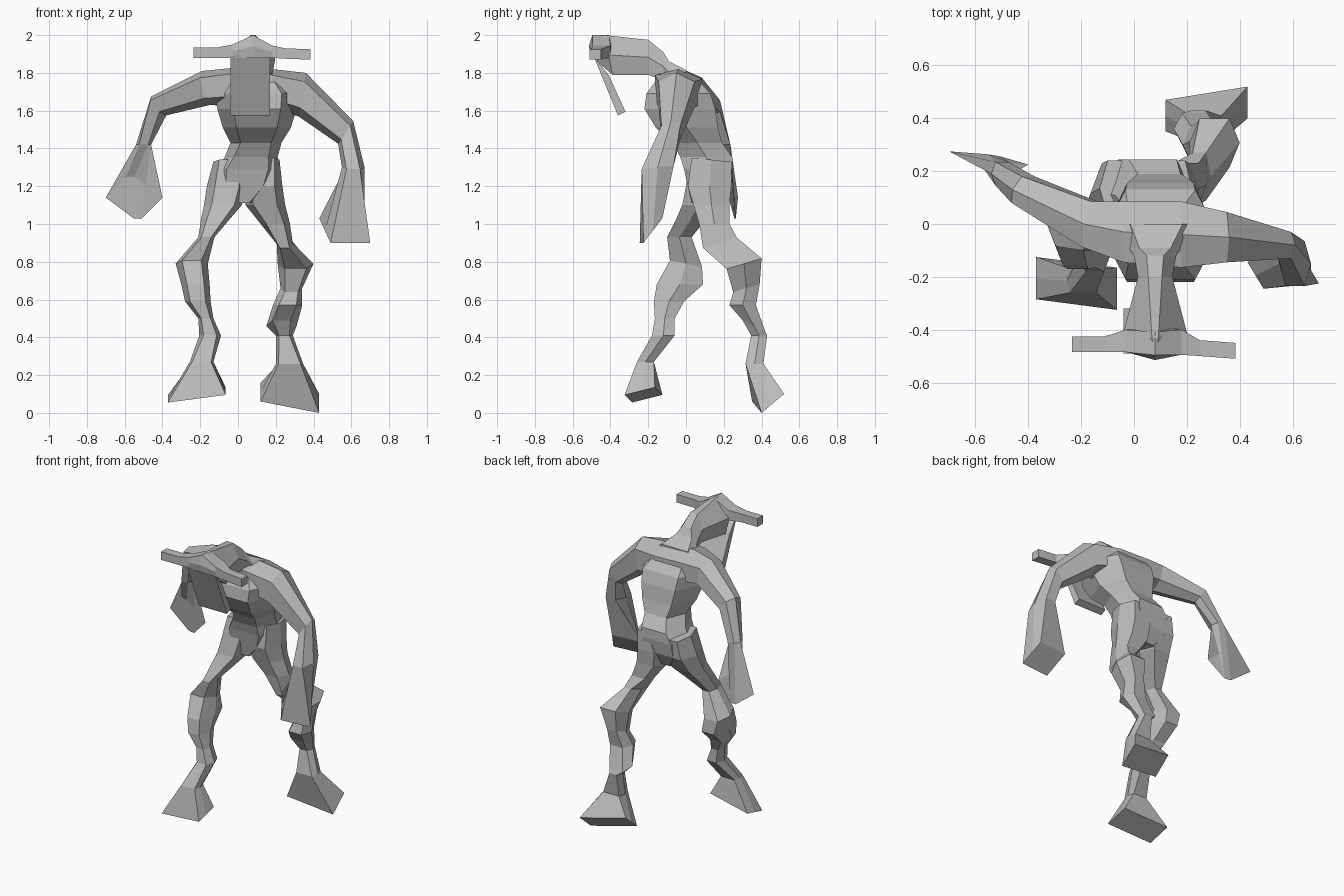
import bpy
import bmesh
from mathutils import Vector

default_cube = bpy.data.objects.get("Cube")
if default_cube:
    bpy.data.objects.remove(default_cube, do_unlink=True)

# One plain stone colour for the whole figure
stone = bpy.data.materials.new("stone_grey")
stone.use_nodes = True
stone.diffuse_color = (0.5, 0.5, 0.5, 1)
stone.node_tree.nodes["Principled BSDF"].inputs["Base Color"].default_value = stone.diffuse_color


def section(at, u, v, corner=0.6, top=None):
    """Six-sided section spanned by half axes u and v; corner=1 is a rectangle."""
    at, u, v = Vector(at), Vector(u), Vector(v)
    top = corner if top is None else top
    outline = [(-corner, -1), (corner, -1), (1, 0), (top, 1), (-top, 1), (-1, 0)]
    return [at + u * a + v * b for a, b in outline]


def level(z, x, y, tilt_y=0, corner=0.6):
    """Roughly horizontal section given by its x and y extents, optionally tilted."""
    half_x, half_y = (x[1] - x[0]) / 2, (y[1] - y[0]) / 2
    centre = (sum(x) / 2, sum(y) / 2, z)
    return section(centre, (half_x, 0, 0), (0, half_y, half_y * tilt_y), corner)


def slice_y(y, x, z, lean=0, corner=0.8, top=0.4):
    """Roughly upright section given by its x and z extents, top leaning along y."""
    half_x, half_z = (x[1] - x[0]) / 2, (z[1] - z[0]) / 2
    centre = (sum(x) / 2, y, sum(z) / 2)
    return section(centre, (half_x, 0, 0), (0, half_z * lean, half_z), corner, top)


def slice_x(x, y, z, corner=1):
    """Upright section across the x axis given by its y and z extents."""
    half_y, half_z = (y[1] - y[0]) / 2, (z[1] - z[0]) / 2
    centre = (x, sum(y) / 2, sum(z) / 2)
    return section(centre, (0, half_y, 0), (0, 0, half_z), corner)


def loft(name, *rings):
    """Skin a chain of sections into a closed flat-shaded mesh."""
    bm = bmesh.new()
    loops = [[bm.verts.new(point) for point in ring] for ring in rings]
    for lower, upper in zip(loops, loops[1:]):
        for i in range(len(lower)):
            j = (i + 1) % len(lower)
            bm.faces.new((lower[i], lower[j], upper[j], upper[i]))
    bm.faces.new(loops[0])
    bm.faces.new(loops[-1])
    bmesh.ops.recalc_face_normals(bm, faces=bm.faces)
    mesh = bpy.data.meshes.new(name)
    bm.to_mesh(mesh)
    bm.free()
    mesh.materials.append(stone)
    part = bpy.data.objects.new(name, mesh)
    bpy.context.collection.objects.link(part)
    return part


# Torso: crotch, pelvis, pinched waist, rib cage tucked under the shoulders
loft("torso",
     level(z=1.11, x=(-.03, .08), y=(.03, .18)),
     level(z=1.2, x=(-.13, .2), y=(.01, .23)),
     level(z=1.29, x=(-.12, .22), y=(-.01, .245), corner=.65),
     level(z=1.355, x=(-.07, .21), y=(-.03, .245), corner=.65),
     level(z=1.43, x=(-.04, .23), y=(-.07, .19)),
     level(z=1.51, x=(-.08, .28), y=(-.16, .17)),
     level(z=1.61, x=(-.11, .31), y=(-.22, .155)),
     level(z=1.69, x=(-.12, .32), y=(-.21, .13)),
     level(z=1.77, x=(-.09, .25), y=(-.15, .06)))

# Arms and shoulders as one span: right hand, elbow, shoulder yoke, elbow, left hand
loft("arms_and_shoulders",
     section(at=(-.55, .25, 1.14), u=(-.15, .025, 0), v=(.02, .01, -.11), corner=.15),
     section(at=(-.5, .19, 1.42), u=(-.04, 0, 0), v=(0, .045, 0)),
     section(at=(-.42, .13, 1.625), u=(-.04, 0, .05), v=(.02, .05, 0)),
     section(at=(-.17, .0, 1.72), u=(-.02, 0, .09), v=(.02, .085, 0)),
     section(at=(-.04, -.03, 1.725), u=(0, 0, .1), v=(0, .115, -.01)),
     section(at=(.18, -.04, 1.715), u=(0, 0, .105), v=(0, .125, -.01)),
     section(at=(.34, -.05, 1.685), u=(.02, 0, .115), v=(0, .095, 0)),
     section(at=(.57, -.08, 1.485), u=(.04, 0, .06), v=(0, .05, 0)),
     section(at=(.61, -.15, 1.3), u=(.06, 0, 0), v=(0, .085, .01)),
     section(at=(.565, -.185, .965), u=(.105, .01, 0), v=(-.03, .05, .065), corner=1))

# Neck stretching forward into a wedge-shaped head with a central ridge
loft("neck_and_head",
     slice_y(y=.0, x=(-.08, .25), z=(1.7, 1.815), top=.6),
     slice_y(y=-.09, x=(-.02, .18), z=(1.74, 1.86), top=.6),
     slice_y(y=-.12, x=(.0, .16), z=(1.76, 1.91)),
     slice_y(y=-.2, x=(.015, .145), z=(1.79, 1.975)),
     slice_y(y=-.41, x=(-.04, .2), z=(1.79, 2.0), lean=-.2, corner=.85, top=.1),
     slice_y(y=-.47, x=(.0, .16), z=(1.86, 1.99), corner=.6, top=.1))

# Flat plate hanging from the front of the face
loft("face_plate",
     section(at=(.065, -.45, 1.84), u=(.105, 0, 0), v=(0, .04, -.05), corner=1),
     section(at=(.065, -.34, 1.585), u=(.105, 0, 0), v=(0, .02, .01), corner=1))

# Brow rising to a central peak, running out into a straight horn on each side
loft("brow_and_horns",
     slice_x(x=-.235, y=(-.485, -.425), z=(1.88, 1.935)),
     slice_x(x=-.11, y=(-.485, -.425), z=(1.88, 1.935)),
     slice_x(x=-.03, y=(-.485, -.4), z=(1.88, 1.95)),
     slice_x(x=.08, y=(-.515, -.39), z=(1.88, 2.0), corner=.7),
     slice_x(x=.18, y=(-.495, -.4), z=(1.88, 1.945)),
     slice_x(x=.25, y=(-.5, -.44), z=(1.875, 1.93)),
     slice_x(x=.385, y=(-.51, -.45), z=(1.87, 1.925)))

# Legs: hip, thigh, bulging knee, crooked shin, ankle, flared square foot
loft("left_leg",
     level(z=1.34, x=(.09, .22), y=(.03, .24), tilt_y=-.1),
     level(z=1.2, x=(.03, .235), y=(.01, .24)),
     level(z=1.1, x=(.04, .25), y=(.04, .23)),
     level(z=1.0, x=(.12, .275), y=(.07, .23)),
     level(z=.9, x=(.205, .29), y=(.09, .27), tilt_y=.3),
     level(z=.79, x=(.21, .4), y=(.215, .4), tilt_y=.3),
     level(z=.66, x=(.225, .34), y=(.25, .39), tilt_y=.3),
     level(z=.57, x=(.185, .34), y=(.23, .37)),
     level(z=.46, x=(.15, .31), y=(.3, .42), tilt_y=-.5),
     level(z=.41, x=(.2, .29), y=(.345, .43)),
     level(z=.26, x=(.2, .345), y=(.315, .41), corner=.8),
     section(at=(.275, .435, .08), u=(.155, .025, -.03), v=(0, .06, .05), corner=1))
loft("right_leg",
     level(z=1.33, x=(-.13, .02), y=(.03, .24), tilt_y=-.1),
     level(z=1.2, x=(-.165, .05), y=(.0, .23)),
     level(z=1.1, x=(-.18, .02), y=(-.02, .17)),
     level(z=1.03, x=(-.195, -.04), y=(-.05, .11)),
     level(z=.93, x=(-.21, -.125), y=(-.1, .03)),
     level(z=.79, x=(-.33, -.16), y=(-.085, .085), tilt_y=-.2),
     level(z=.68, x=(-.3, -.15), y=(-.155, .09)),
     level(z=.59, x=(-.28, -.145), y=(-.17, -.01)),
     level(z=.5, x=(-.21, -.13), y=(-.165, -.06)),
     level(z=.41, x=(-.205, -.09), y=(-.18, -.06)),
     level(z=.27, x=(-.255, -.13), y=(-.26, -.17), corner=.8),
     section(at=(-.218, -.225, .095), u=(.153, -.02, .02), v=(0, .08, .02), corner=1))
